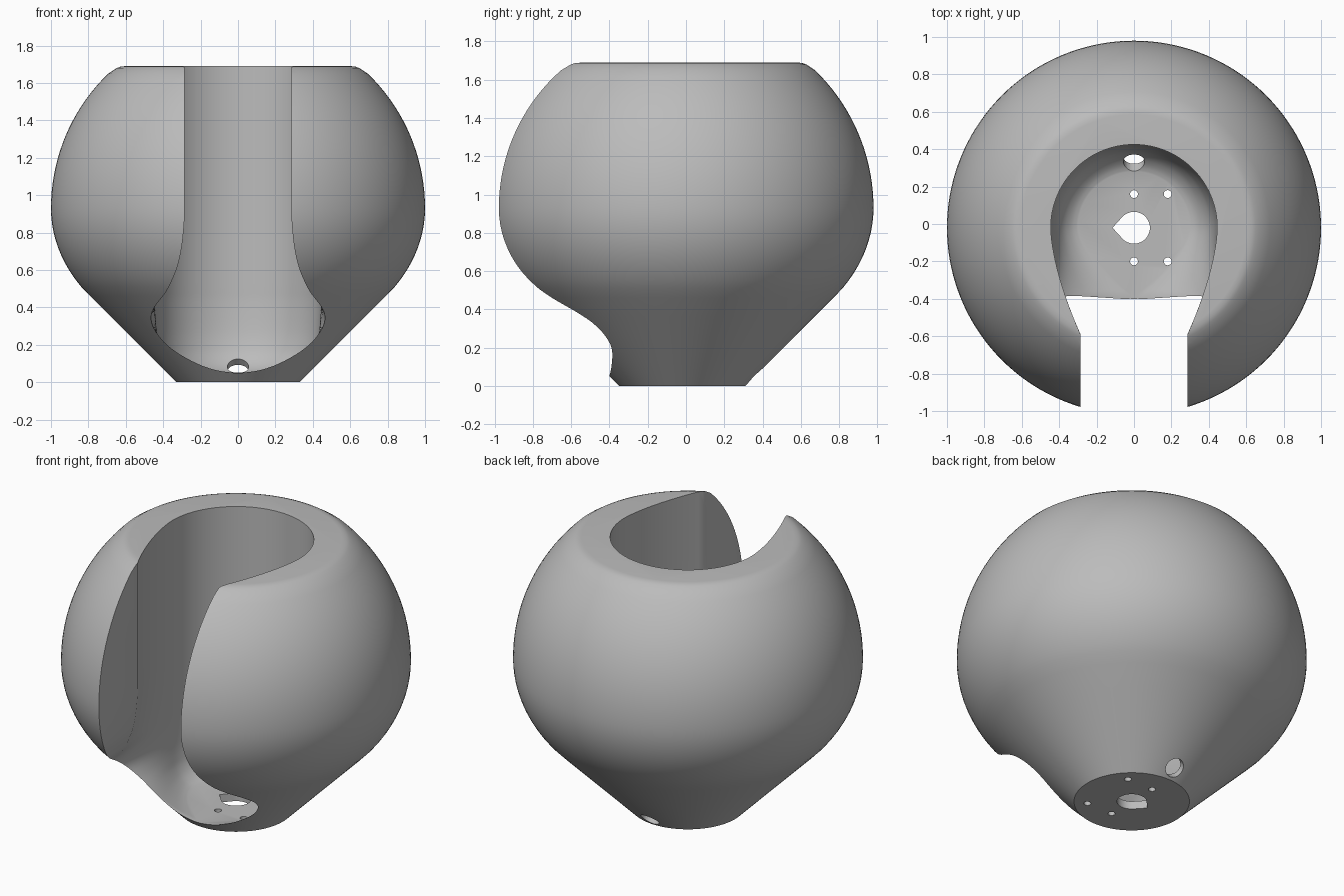
import bpy, bmesh, math
from mathutils import Vector

cube = bpy.data.objects.get("Cube")
if cube:
    bpy.data.objects.remove(cube, do_unlink=True)

CY = -0.02      # axis of the round body
SEG = 144

grey = bpy.data.materials.new("plain grey")
grey.use_nodes = True
grey.diffuse_color = (0.5, 0.5, 0.5, 1)
grey.node_tree.nodes["Principled BSDF"].inputs["Base Color"].default_value = (0.5, 0.5, 0.5, 1)


def loft(name, rings):
    """Join equal-length closed rings of points and cap both ends."""
    bm = bmesh.new()
    rows = [[bm.verts.new(p) for p in ring] for ring in rings]
    n = len(rows[0])
    for a, b in zip(rows, rows[1:]):
        for i in range(n):
            j = (i + 1) % n
            bm.faces.new((a[i], a[j], b[j], b[i]))
    bm.faces.new(rows[0][::-1])
    bm.faces.new(rows[-1])
    bmesh.ops.recalc_face_normals(bm, faces=bm.faces)
    mesh = bpy.data.meshes.new(name)
    bm.to_mesh(mesh)
    bm.free()
    obj = bpy.data.objects.new(name, mesh)
    bpy.context.collection.objects.link(obj)
    mesh.materials.append(grey)
    return obj


def prism(name, outline, z0, z1):
    return loft(name, [[(x, y, z) for x, y in outline] for z in (z0, z1)])


def circle(cx, cy, r, n=32):
    return [(cx + r * math.cos(2 * math.pi * i / n), cy + r * math.sin(2 * math.pi * i / n))
            for i in range(n)]


def smooth_rows(keys, steps):
    """Catmull-Rom through rows of numbers."""
    out = []
    for i in range(len(keys) - 1):
        p = [Vector(keys[max(0, min(len(keys) - 1, i + k))]) for k in (-1, 0, 1, 2)]
        for s in range(steps):
            t = s / steps
            out.append(0.5 * (2 * p[1] + (p[2] - p[0]) * t
                              + (2 * p[0] - 5 * p[1] + 4 * p[2] - p[3]) * t ** 2
                              + (3 * p[1] - p[0] - 3 * p[2] + p[3]) * t ** 3))
    out.append(Vector(keys[-1]))
    return out


# Body: conical foot, squashed lower bulge, round upper part, flat top with soft rim
profile = [(0.33, 0.0)] + [(0.33 + z, z) for z in (0.12, 0.24, 0.36, 0.46)]
for i in range(11):
    h = 0.42 * (1 - i / 10)
    profile.append((math.sqrt(1 - (h / 0.77) ** 2), 0.93 - h))
for i in range(1, 19):
    a = math.radians(46) * i / 18
    profile.append((math.cos(a), 0.93 + math.sin(a)))
profile += [(0.668, 1.667), (0.65, 1.679), (0.63, 1.687), (0.605, 1.69)]
body = loft("planter_body", [[(x, y, z) for x, y in circle(0, CY, r, SEG)] for r, z in profile])

# Cavity rows: height, back radius, front slot half width, where the slot begins
keys = [(0.05, 0.30, 0.02, -0.38), (0.065, 0.335, 0.12, -0.38), (0.10, 0.375, 0.22, -0.385),
        (0.15, 0.405, 0.31, -0.39), (0.20, 0.42, 0.38, -0.39), (0.25, 0.43, 0.425, -0.41),
        (0.30, 0.436, 0.455, -0.45), (0.35, 0.44, 0.465, -0.51), (0.40, 0.443, 0.448, -0.56),
        (0.45, 0.445, 0.41, -0.58), (0.50, 0.445, 0.375, -0.59), (0.60, 0.445, 0.33, -0.59),
        (0.70, 0.445, 0.305, -0.59), (0.80, 0.445, 0.292, -0.59), (0.90, 0.445, 0.286, -0.59),
        (1.10, 0.445, 0.286, -0.59), (1.80, 0.445, 0.286, -0.59)]


def cavity_ring(row):
    z, r, w, ye = row
    side = []
    for i in range(1, 17):
        t = i / 16
        side.append((r + (w - r) * t ** 1.6, CY + (ye - CY) * t))
    side.append((w, -1.3))
    back = [(r * math.cos(math.pi * i / 48), CY + r * math.sin(math.pi * i / 48)) for i in range(49)]
    outline = side[::-1] + back + [(-x, y) for x, y in side]
    return [(x, y, z) for x, y in outline]


cutters = [loft("cavity_cutter", [cavity_ring(r) for r in smooth_rows(keys, 3)])]

# Teardrop drain in the floor
drop = [(0.085 * math.cos(a), CY + 0.085 * math.sin(a))
        for a in (math.radians(-135 + 270 * i / 36) for i in range(37))]
cutters.append(prism("drain_cutter", drop + [(-0.115, CY)], -0.1, 0.2))

# Four screw holes
for x in (0, 0.18):
    for y in (0.16, -0.2):
        cutters.append(prism("screw_hole_cutter", circle(x, y, 0.021, 20), -0.1, 0.2))

# Slanted cable hole at the back of the foot
hole = prism("cable_hole_cutter", circle(0, 0, 0.057, 32), -0.15, 0.15)
hole.location = (0, 0.345, 0.07)
hole.rotation_euler = (math.radians(45), 0, 0)
cutters.append(hole)

# Cut everything out of the body
bpy.context.view_layer.objects.active = body
for c in cutters:
    c.hide_render = True
    mod = body.modifiers.new(c.name, 'BOOLEAN')
    mod.operation = 'DIFFERENCE'
    mod.solver = 'EXACT'
    mod.object = c
    bpy.ops.object.modifier_apply(modifier=mod.name)
for c in cutters:
    bpy.data.objects.remove(c, do_unlink=True)

# Smooth shading with crisp edges
bpy.ops.object.select_all(action='DESELECT')
body.select_set(True)
bpy.context.view_layer.objects.active = body
bpy.ops.object.shade_smooth_by_angle(angle=math.radians(30))
